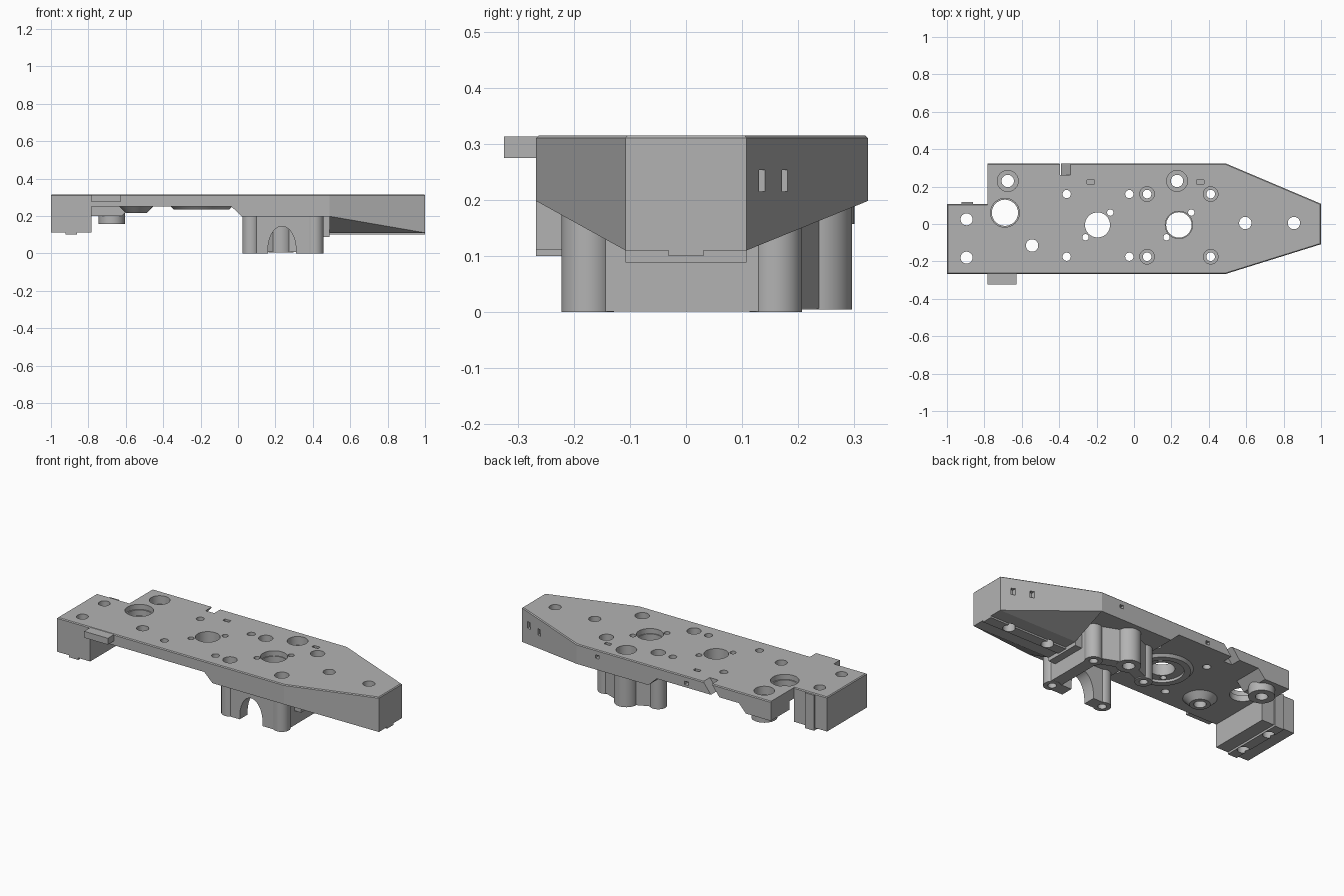
import bpy, bmesh
from math import sin, cos, pi, radians
from mathutils import Vector, Matrix

old = bpy.data.objects.get("Cube")
if old:
    bpy.data.objects.remove(old, do_unlink=True)

TOP = 0.315
FRONT, BACK = -0.267, 0.324
SHOULDER = 0.49

grey = bpy.data.materials.new("machined_grey")
grey.use_nodes = True
colour = (0.45, 0.45, 0.45, 1)
grey.diffuse_color = colour
grey.node_tree.nodes["Principled BSDF"].inputs["Base Color"].default_value = colour


def merge(bm, other):
    """Append one bmesh to another."""
    tmp = bpy.data.meshes.new("tmp")
    other.to_mesh(tmp)
    other.free()
    bm.from_mesh(tmp)
    bpy.data.meshes.remove(tmp)


def extrude(points, axis, lo, hi):
    """Extrude a 2D outline along y (points are x, z) or z (points are x, y)."""
    bm = bmesh.new()
    place = (lambda p, d: (p[0], d, p[1])) if axis == "y" else (lambda p, d: (p[0], p[1], d))
    rings = [[bm.verts.new(place(p, d)) for p in points] for d in (lo, hi)]
    n = len(points)
    for i in range(n):
        j = (i + 1) % n
        bm.faces.new((rings[0][i], rings[0][j], rings[1][j], rings[1][i]))
    for r in rings:
        bm.faces.new(r)
    bmesh.ops.recalc_face_normals(bm, faces=bm.faces)
    return bm


def box(x0, x1, y0, y1, z0, z1):
    return extrude([(x0, y0), (x1, y0), (x1, y1), (x0, y1)], "z", z0, z1)


def wall(a, b, width, z0, z1):
    """Upright wall between two plan points."""
    a, b = Vector(a), Vector(b)
    side = (b - a).orthogonal().normalized() * width / 2
    return extrude([a - side, b - side, b + side, a + side], "z", z0, z1)


def lathe(x, y, profile, ring=False, n=40):
    """Turn (radius, z) points about a vertical axis; ring closes the profile."""
    bm = bmesh.new()
    loops = [[bm.verts.new((x + r * cos(2 * pi * k / n), y + r * sin(2 * pi * k / n), z))
              for k in range(n)] for r, z in profile]
    pairs = list(zip(loops, loops[1:]))
    if ring:
        pairs.append((loops[-1], loops[0]))
    else:
        bm.faces.new(loops[0])
        bm.faces.new(loops[-1])
    for a, b in pairs:
        for k in range(n):
            m = (k + 1) % n
            bm.faces.new((a[k], a[m], b[m], b[k]))
    bmesh.ops.recalc_face_normals(bm, faces=bm.faces)
    return bm


def chamfer_top(bm, exposed):
    """Break the exposed top edges."""
    edges = [e for e in bm.edges if all(abs(v.co.z - TOP) < 1e-4 for v in e.verts)
             and exposed((e.verts[0].co + e.verts[1].co) / 2)]
    bmesh.ops.bevel(bm, geom=edges, offset=0.005, segments=1, affect="EDGES")
    return bm


def make(name, bm):
    mesh = bpy.data.meshes.new(name)
    bm.to_mesh(mesh)
    bm.free()
    mesh.materials.append(grey)
    ob = bpy.data.objects.new(name, mesh)
    bpy.context.collection.objects.link(ob)
    return ob


def hole(x, y, r, bore=None, depth=0.05):
    profile = [(r, -0.1), (r, TOP + 0.05)]
    if bore:
        profile = [(r, -0.1), (r, TOP - depth), (bore, TOP - depth), (bore, TOP + 0.05)]
    return lathe(x, y, profile)


POSTS = [(x, y) for x in (0.07, 0.41) for y in (-0.175, 0.16)]
parts = []

# Main plate: thin in the middle, thicker towards the nose
parts.append(make("main_plate", chamfer_top(extrude(
    [(-0.783, TOP), (-0.783, 0.25), (-0.035, 0.25), (0.02, 0.198), (SHOULDER, 0.198), (SHOULDER, TOP)],
    "y", FRONT, BACK), lambda c: c.y < FRONT + 0.01 or c.y > BACK - 0.01)))

# Tapered nose with sloping underside
bm = bmesh.new()
outline = [(SHOULDER, FRONT), (1, -0.108), (1, 0.108), (SHOULDER, BACK)]
for x, y in outline:
    bm.verts.new((x, y, TOP))
    bm.verts.new((x, y, 0.11 if x == 1 else 0.198))
for y in (-0.108, 0.108):
    bm.verts.new((SHOULDER, y, 0.11))
bmesh.ops.convex_hull(bm, input=bm.verts)
bmesh.ops.dissolve_limit(bm, angle_limit=radians(1), verts=bm.verts, edges=bm.edges)
bmesh.ops.recalc_face_normals(bm, faces=bm.faces)
parts.append(make("nose", chamfer_top(bm, lambda c: c.x > SHOULDER + 0.01)))
parts.append(make("nose_key", box(SHOULDER, 1, -0.031, 0.031, 0.1, 0.12)))
parts.append(make("nose_shelf", box(0.42, SHOULDER, -0.108, 0.108, 0.088, 0.21)))

# Tail block with keys on its underside and back face
parts.append(make("tail_block", chamfer_top(box(-1, -0.783, FRONT, 0.106, 0.112, TOP),
                                            lambda c: c.x < -0.79)))
parts.append(make("tail_key", box(-0.922, -0.862, FRONT, 0.106, 0.1, 0.12)))
parts.append(make("tail_back_key", box(-0.922, -0.862, 0.1, 0.117, 0.1, TOP - 0.005)))

# Side tab and thick corner
parts.append(make("side_tab", box(-0.783, -0.627, -0.324, -0.26, 0.275, TOP - 0.002)))
parts.append(make("corner_pad", extrude(
    [(-0.783, 0.26), (-0.783, 0.2), (-0.62, 0.2), (-0.565, 0.26)], "y", 0.15, BACK)))

# Bosses under the plate
parts.append(make("corner_boss", lathe(-0.675, 0.23, [(0.07, 0.157), (0.07, 0.26)])))
parts.append(make("cone_boss", lathe(-0.545, -0.115, [(0.055, 0.215), (0.095, 0.255)])))
parts.append(make("ring_boss", lathe(-0.195, -0.005, [
    (0.15, 0.235), (0.168, 0.255), (0.115, 0.255), (0.115, 0.235)], ring=True)))

# Legs and the walls that tie them together
for i, (x, y) in enumerate(POSTS):
    parts.append(make(f"leg_{i + 1}", lathe(x, y, [(0.047, 0), (0.047, 0.21)])))
parts.append(make("back_leg", lathe(0.23, 0.23, [(0.066, 0.005), (0.066, 0.21)])))
arch = [(0.235 + 0.075 * cos(a), 0.02 + 0.125 * sin(a)) for a in [pi * k / 24 for k in range(25)]]
parts.append(make("arched_wall", extrude(
    [(0.41, 0.21), (0.41, 0), (0.31, 0)] + arch + [(0.16, 0), (0.07, 0), (0.07, 0.21)],
    "y", -0.212, -0.138)))
parts.append(make("end_wall", wall((0.41, -0.175), (0.41, 0.16), 0.07, 0.001, 0.21)))
for i, x in enumerate((0.07, 0.41)):
    parts.append(make(f"back_wall_{i + 1}", wall((x, 0.16), (0.23, 0.23), 0.06, 0.006, 0.21)))

# Holes: plain, stepped and countersunk
cut = bmesh.new()
plain = [(-0.895, 0.025, 0.032), (-0.895, -0.18, 0.032), (-0.545, -0.115, 0.033),
         (-0.195, -0.005, 0.067), (0.595, 0.005, 0.033), (0.855, 0.005, 0.033)]
plain += [(x, y, 0.022) for x in (-0.36, -0.025) for y in (-0.175, 0.16)]
plain += [(x + s * 0.066, s * 0.066 - 0.005, 0.017) for x in (-0.193, 0.24) for s in (-1, 1)]
for x, y, r in plain:
    merge(cut, hole(x, y, r))
for x, y in POSTS:
    merge(cut, hole(x, y, 0.023, 0.039))
for x in (-0.675, 0.23):
    merge(cut, hole(x, 0.23, 0.033, 0.056))
merge(cut, hole(-0.69, 0.06, 0.07, 0.077, 0.03))
merge(cut, hole(0.24, -0.005, 0.068, 0.073, 0.03))

# Slots in the top, the back edge and the nose flank
for x in (-0.23, 0.355):
    merge(cut, box(x - 0.02, x + 0.02, 0.213, 0.235, 0.27, TOP + 0.05))
    merge(cut, box(x - 0.012, x + 0.012, BACK - 0.03, BACK + 0.05, 0.265, 0.285))
for x, y in ((0.935, 0.136), (0.84, 0.177)):
    merge(cut, box(x - 0.012, x + 0.012, y - 0.02, y + 0.04, 0.215, 0.253))

# Slanted notch in the back edge
notch = box(-0.022, 0.022, 0.262, BACK + 0.05, -0.2, 0.2)
bmesh.ops.transform(notch, verts=notch.verts,
                    matrix=Matrix.Translation((-0.395, 0, 0.28)) @ Matrix.Rotation(radians(38), 4, "Y"))
merge(cut, notch)
cutter = make("hole_cutter", cut)
cutter.hide_render = True

# Cut every part in one pass, using the fast solver for closed solids
for ob in parts:
    mod = ob.modifiers.new("holes", "BOOLEAN")
    mod.operation = "DIFFERENCE"
    mod.solver = "MANIFOLD"
    mod.object = cutter
graph = bpy.context.evaluated_depsgraph_get()
meshes = [bpy.data.meshes.new_from_object(ob.evaluated_get(graph)) for ob in parts]
for ob, mesh in zip(parts, meshes):
    ob.modifiers.clear()
    ob.data = mesh
bpy.data.objects.remove(cutter, do_unlink=True)

# Smooth the round surfaces and keep the edges sharp
bpy.ops.object.select_all(action="DESELECT")
for ob in parts:
    ob.select_set(True)
bpy.context.view_layer.objects.active = parts[0]
bpy.ops.object.shade_smooth_by_angle(angle=radians(20))
